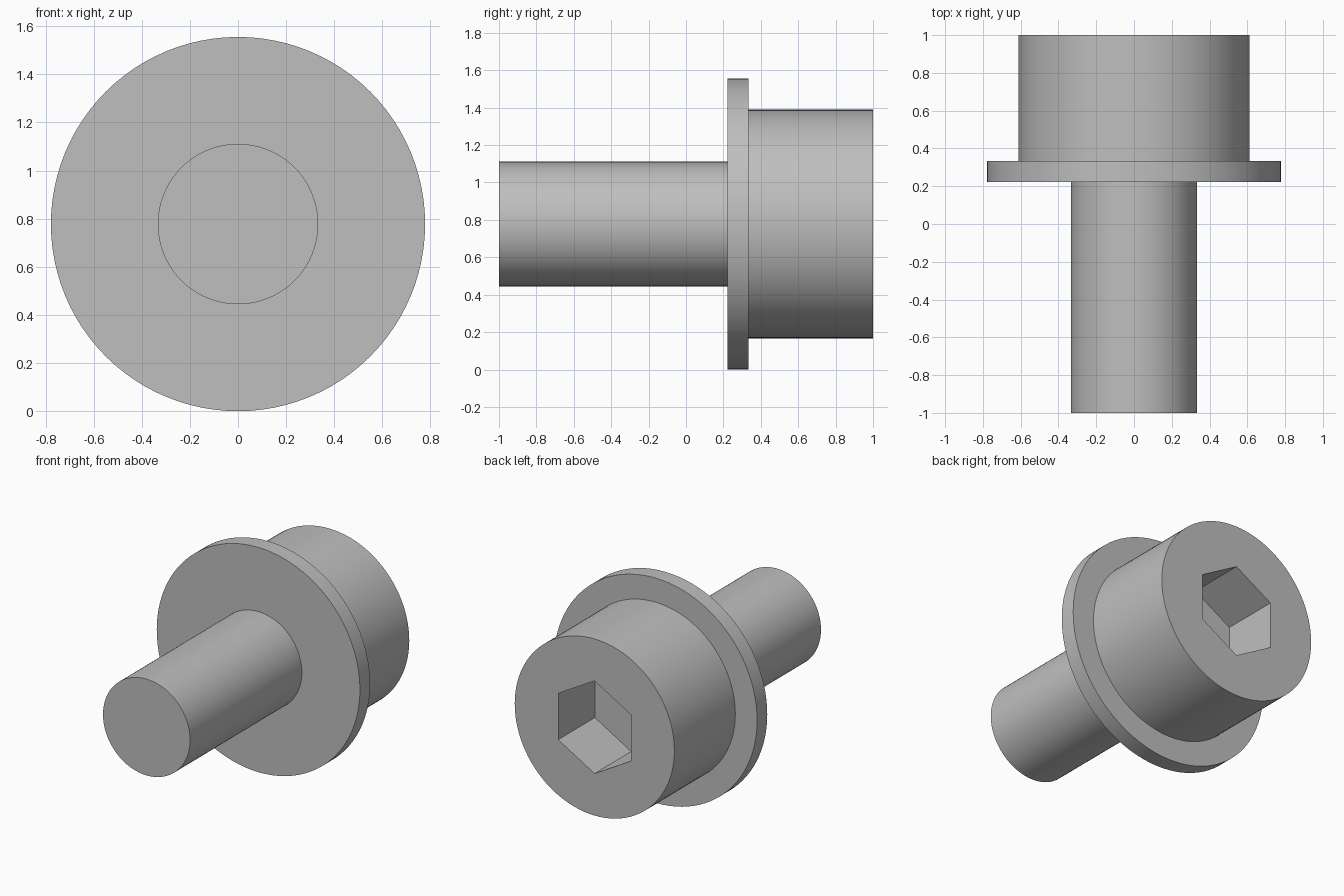
import bpy, bmesh, math
from mathutils import Matrix

cube = bpy.data.objects.get("Cube")
if cube:
    bpy.data.objects.remove(cube, do_unlink=True)

U = 1 / 9            # one design unit
AXIS_Z = 7 * U       # height of the bolt axis
SEGMENTS = 96

steel = bpy.data.materials.new("steel_grey")
GREY = (0.52, 0.52, 0.52, 1)
steel.diffuse_color = GREY
steel.use_nodes = True
steel.node_tree.nodes["Principled BSDF"].inputs["Base Color"].default_value = GREY


def lathe(name, profile, steps, closed=False):
    """Spin a (radius, y) profile around the bolt axis, starting straight up."""
    bm = bmesh.new()
    verts = [bm.verts.new((0, y, r)) for r, y in profile]
    pairs = list(zip(verts, verts[1:]))
    if closed:
        pairs.append((verts[-1], verts[0]))
    edges = [bm.edges.new(p) for p in pairs]
    bmesh.ops.spin(bm, geom=verts + edges, cent=(0, 0, 0), axis=(0, 1, 0),
                   angle=math.tau, steps=steps, use_merge=False)
    bmesh.ops.remove_doubles(bm, verts=bm.verts, dist=1e-5)
    # Join the triangle fans of the flat ends into single caps
    bmesh.ops.dissolve_limit(bm, angle_limit=0.001, verts=bm.verts, edges=bm.edges)
    bmesh.ops.recalc_face_normals(bm, faces=bm.faces)
    bm.transform(Matrix.Translation((0, 0, AXIS_Z)))
    mesh = bpy.data.meshes.new(name)
    bm.to_mesh(mesh)
    bm.free()
    mesh.materials.append(steel)
    obj = bpy.data.objects.new(name, mesh)
    bpy.context.collection.objects.link(obj)
    return obj


def activate(obj):
    bpy.ops.object.select_all(action="DESELECT")
    obj.select_set(True)
    bpy.context.view_layer.objects.active = obj


# Shank and cylindrical head in one piece
bolt = lathe("bolt", [(0, -1), (3 * U, -1), (3 * U, 3 * U), (5.5 * U, 3 * U),
                      (5.5 * U, 1), (0, 1)], SEGMENTS)

# Washer ring under the head
washer = lathe("washer", [(3 * U, 2 * U), (7 * U, 2 * U), (7 * U, 3 * U),
                          (3 * U, 3 * U)], SEGMENTS, closed=True)

# Hexagonal drive socket, cut into the head
hex_radius = 2.5 * U / math.cos(math.pi / 6)
cutter = lathe("socket_cutter", [(0, 0.6), (hex_radius, 0.6),
                                 (hex_radius, 1.1), (0, 1.1)], 6)
cutter.hide_render = True
cut = bolt.modifiers.new("socket", "BOOLEAN")
cut.operation = "DIFFERENCE"
cut.solver = "EXACT"
cut.object = cutter
activate(bolt)
bpy.ops.object.modifier_apply(modifier=cut.name)
bpy.data.objects.remove(cutter, do_unlink=True)

# Smooth the round walls, keep the rims and socket crisp
for part in (bolt, washer):
    activate(part)
    bpy.ops.object.shade_smooth_by_angle(angle=math.radians(30))
